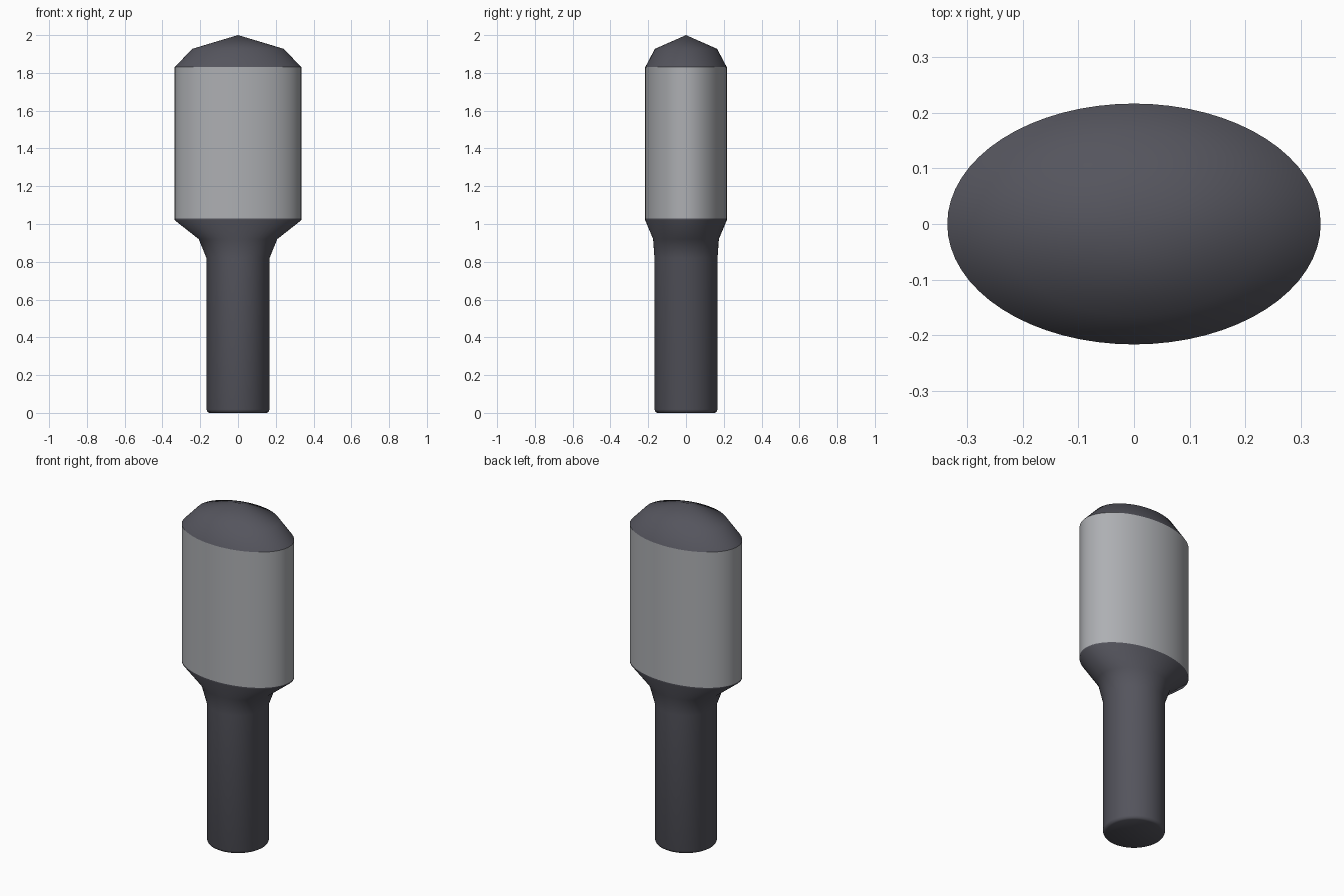
import bpy, bmesh, math

if "Cube" in bpy.data.objects:
    bpy.data.objects.remove(bpy.data.objects["Cube"])

SIDES = 64


def material(name, rgb):
    mat = bpy.data.materials.new(name)
    mat.diffuse_color = (*rgb, 1.0)
    mat.use_nodes = True
    mat.node_tree.nodes["Principled BSDF"].inputs["Base Color"].default_value = mat.diffuse_color
    return mat


def loft(name, rings, mat, cap_bottom=False, apex=None):
    """Skin a stack of elliptical rings given as (z, x radius, y radius)."""
    bm = bmesh.new()
    loops = []
    for z, rx, ry in rings:
        loops.append([bm.verts.new((rx * math.cos(2 * math.pi * i / SIDES),
                                    ry * math.sin(2 * math.pi * i / SIDES), z))
                      for i in range(SIDES)])
    for low, high in zip(loops, loops[1:]):
        for i in range(SIDES):
            j = (i + 1) % SIDES
            bm.faces.new((low[i], low[j], high[j], high[i]))
    if cap_bottom:
        bm.faces.new(loops[0][::-1])
    if apex is not None:
        tip = bm.verts.new((0, 0, apex))
        for i in range(SIDES):
            bm.faces.new((loops[-1][i], loops[-1][(i + 1) % SIDES], tip))
    for face in bm.faces:
        face.smooth = True
    mesh = bpy.data.meshes.new(name)
    bm.to_mesh(mesh)
    bm.free()
    mesh.materials.append(mat)
    obj = bpy.data.objects.new(name, mesh)
    bpy.context.collection.objects.link(obj)
    return obj


dark = material("dark grey", (0.09, 0.09, 0.11))
light = material("light grey", (0.42, 0.43, 0.45))

# Round handle flaring into the oval head
loft("handle", [(0.0, 0.152, 0.152), (0.006, 0.162, 0.162), (0.018, 0.167, 0.167),
                (0.82, 0.167, 0.167), (0.92, 0.208, 0.174),
                (1.02, 0.335, 0.216), (1.028, 0.335, 0.216)], dark, cap_bottom=True)

# Straight oval head band
loft("head_band", [(1.028, 0.335, 0.216), (1.83, 0.335, 0.216)], light)

# Faceted-profile dome with a shallow point
loft("head_cap", [(1.83, 0.335, 0.216), (1.927, 0.243, 0.165)], dark, apex=2.0)
